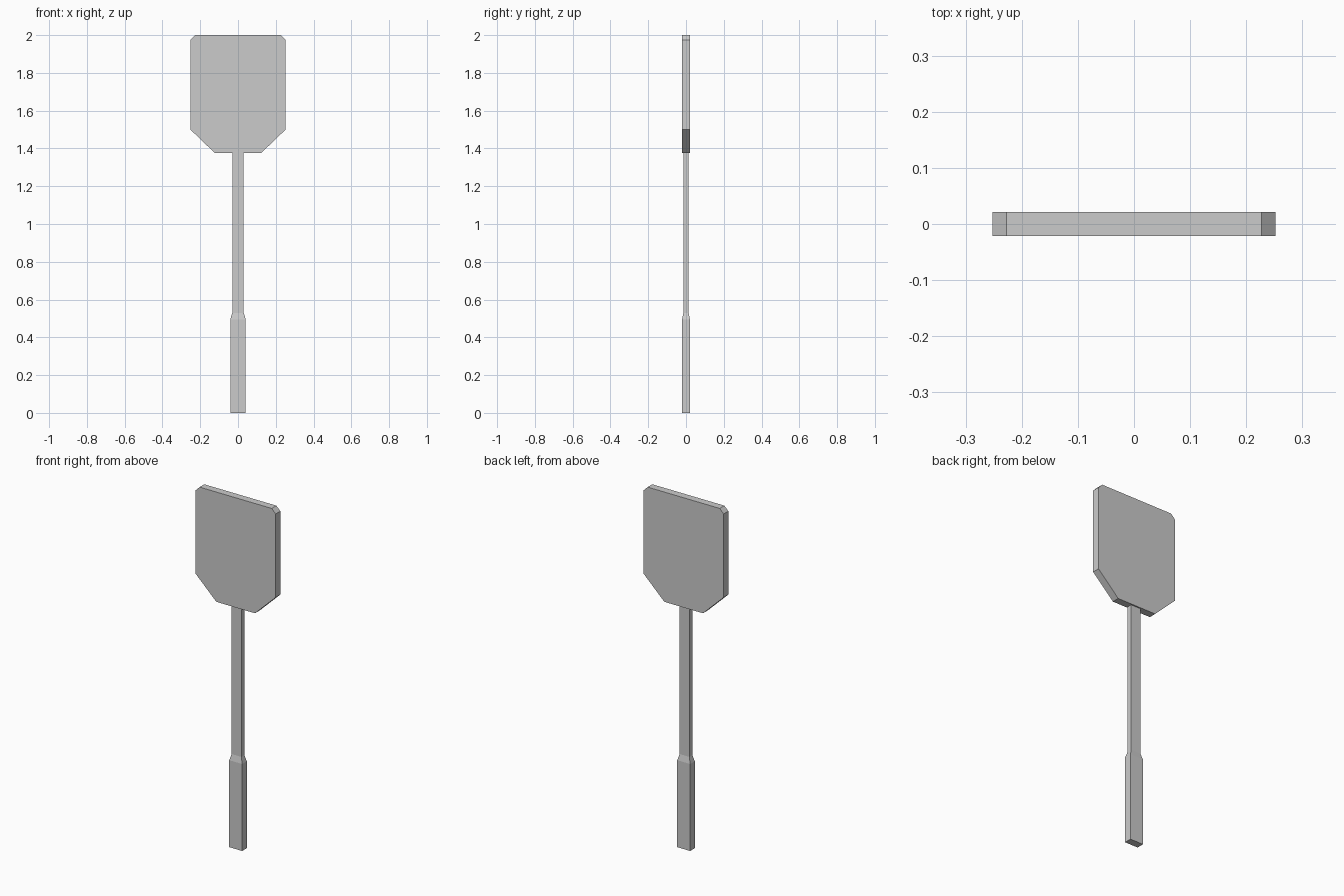
import bpy, bmesh

if "Cube" in bpy.data.objects:
    bpy.data.objects.remove(bpy.data.objects["Cube"])


def make_object(name, bm):
    bmesh.ops.recalc_face_normals(bm, faces=bm.faces)
    mesh = bpy.data.meshes.new(name)
    bm.to_mesh(mesh)
    bm.free()
    obj = bpy.data.objects.new(name, mesh)
    bpy.context.collection.objects.link(obj)
    return obj


def lofted_bar(name, sections):
    """Stack rectangular sections (half width, half depth, z) into a closed bar."""
    bm = bmesh.new()
    rings = [[bm.verts.new((sx * w, sy * d, z))
              for sx, sy in ((-1, -1), (1, -1), (1, 1), (-1, 1))]
             for w, d, z in sections]
    for a, b in zip(rings, rings[1:]):
        for i in range(4):
            j = (i + 1) % 4
            bm.faces.new((a[i], a[j], b[j], b[i]))
    bm.faces.new(rings[0][::-1])
    bm.faces.new(rings[-1])
    return make_object(name, bm)


def mirrored_plate(name, half_profile, half_depth):
    """Mirror a right-hand outline in x and extrude it through y."""
    outline = half_profile + [(-x, z) for x, z in reversed(half_profile)]
    bm = bmesh.new()
    face = bm.faces.new([bm.verts.new((x, -half_depth, z)) for x, z in outline])
    ext = bmesh.ops.extrude_face_region(bm, geom=[face], use_keep_orig=True)
    moved = [g for g in ext["geom"] if isinstance(g, bmesh.types.BMVert)]
    bmesh.ops.translate(bm, verts=moved, vec=(0, 2 * half_depth, 0))
    return make_object(name, bm)


# Grip flaring in to the thin shaft
lofted_bar("handle", [(0.041, 0.021, 0.0), (0.041, 0.021, 0.495),
                      (0.03, 0.0135, 0.53), (0.03, 0.0135, 1.375)])

# Flat paddle head with chamfered corners
mirrored_plate("paddle_head", [(0.122, 1.375), (0.252, 1.5),
                               (0.252, 1.975), (0.227, 2.0)], 0.021)
